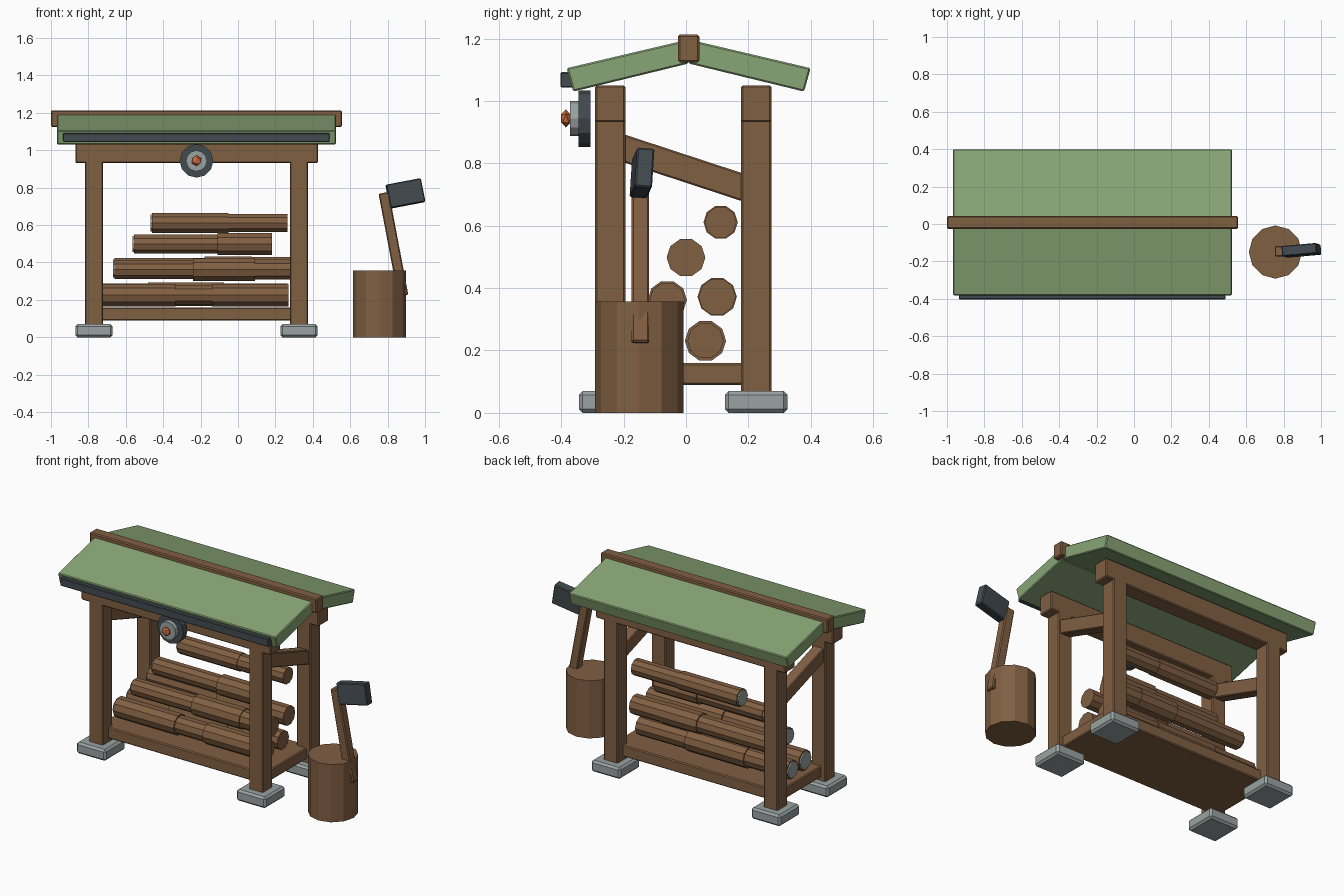
import bpy, bmesh, math
from mathutils import Matrix, Euler

if "Cube" in bpy.data.objects:
    bpy.data.objects.remove(bpy.data.objects["Cube"])


def material(name, rgb):
    m = bpy.data.materials.new(name)
    m.diffuse_color = (*rgb, 1)
    m.use_nodes = True
    m.node_tree.nodes["Principled BSDF"].inputs["Base Color"].default_value = m.diffuse_color
    return m


WOOD = material("brown_wood", (0.22, 0.115, 0.055))
GREEN = material("green_roof", (0.25, 0.38, 0.18))
DARK = material("dark_metal", (0.055, 0.07, 0.08))
STONE = material("grey_stone", (0.32, 0.37, 0.36))
GLOW = material("orange_glow", (0.60, 0.14, 0.05))


def finish(name, bm, mat, bevel=0.0):
    bmesh.ops.recalc_face_normals(bm, faces=bm.faces)
    me = bpy.data.meshes.new(name)
    bm.to_mesh(me)
    bm.free()
    me.materials.append(mat)
    ob = bpy.data.objects.new(name, me)
    bpy.context.collection.objects.link(ob)
    if bevel:
        b = ob.modifiers.new("edge_bevel", 'BEVEL')
        b.width = bevel
        b.segments = 1
    return ob


def box(name, x, y, z, mat, bevel=0.006, rot=(0, 0, 0)):
    """Box from (min, max) ranges, turned about its own centre."""
    r = (x, y, z)
    centre = [(a + b) / 2 for a, b in r]
    size = [b - a for a, b in r]
    bm = bmesh.new()
    bmesh.ops.create_cube(bm, size=1)
    bm.transform(Matrix.LocRotScale(None, None, size))
    ob = finish(name, bm, mat, bevel)
    ob.location = centre
    ob.rotation_euler = rot
    return ob


def cylinder(name, centre, radius, length, sides, axis, mat, bevel=0.0, spin=0.0):
    bm = bmesh.new()
    bmesh.ops.create_cone(bm, cap_ends=True, segments=sides, radius1=radius,
                          radius2=radius, depth=length)
    bm.transform(Matrix.Rotation(spin, 4, 'Z'))
    turn = {'X': (0, math.pi / 2, 0), 'Y': (math.pi / 2, 0, 0), 'Z': (0, 0, 0)}[axis]
    bm.transform(Euler(turn).to_matrix().to_4x4())
    ob = finish(name, bm, mat, bevel)
    ob.location = centre
    return ob


def extrude_x(name, profile, x0, x1, mat, bevel=0.005):
    """Extrude a closed (y, z) profile along x."""
    bm = bmesh.new()
    f = bm.faces.new([bm.verts.new((x0, y, z)) for y, z in profile])
    ext = bmesh.ops.extrude_face_region(bm, geom=[f])
    vs = [e for e in ext["geom"] if isinstance(e, bmesh.types.BMVert)]
    bmesh.ops.translate(bm, verts=vs, vec=(x1 - x0, 0, 0))
    return finish(name, bm, mat, bevel)


# Frame: posts, stone feet, sloped side braces
for side, px in (("left", -0.77), ("right", 0.326)):
    for end, py in (("front", -0.243), ("back", 0.225)):
        box(f"{end}_{side}_post", (px - 0.048, px + 0.048), (py - 0.049, py + 0.049),
            (0.06, 0.96), WOOD)
        box(f"{end}_{side}_foot", (px - 0.1, px + 0.1), (py - 0.1, py + 0.1),
            (0, 0.07), STONE, 0.012)
    extrude_x(f"{side}_brace", [(-0.22, 0.90), (0.20, 0.762), (0.20, 0.672), (-0.22, 0.81)],
              px - 0.035, px + 0.035, WOOD)

# Long beams and deck
for end, py in (("front", -0.243), ("back", 0.225)):
    box(f"{end}_beam", (-0.87, 0.428), (py - 0.049, py + 0.049), (0.932, 1.05), WOOD)
box("deck", (-0.79, 0.346), (-0.235, 0.217), (0.09, 0.16), WOOD)

# Roof slabs, mirrored about the ridge line
RY = 0.0085
for end, s in (("front", -1), ("back", 1)):
    prof = [(RY + s * d, z) for d, z in
            ((0, 1.197), (0.391, 1.105), (0.370, 1.030), (0, 1.120))]
    extrude_x(f"{end}_roof_slab", prof, -0.968, 0.524, GREEN)
box("ridge_cap", (-1.0, 0.556), (RY - 0.034, RY + 0.034), (1.124, 1.213), WOOD)
box("gutter", (-0.936, 0.49), (-0.403, -0.352), (1.043, 1.092), DARK, 0.004)

# Lamp under the front eave
cylinder("lamp_plate", (-0.222, -0.3255, 0.943), 0.09, 0.039, 12, 'Y', DARK)
cylinder("lamp_ring", (-0.222, -0.3585, 0.943), 0.056, 0.028, 12, 'Y', STONE)
bm = bmesh.new()
bmesh.ops.create_icosphere(bm, subdivisions=1, radius=0.029)
bm.transform(Matrix.LocRotScale(None, None, (1, 0.62, 1)))
finish("lamp_glow", bm, GLOW).location = (-0.222, -0.385, 0.944)

# Log stacks: y, z, then x breaks and radius of each length
stacks = [
    (-0.09, 0.225, (-0.75, -0.335, -0.14, 0.27), (0.063, 0.055, 0.063)),
    (0.0625, 0.231, (-0.77, -0.48, -0.075, 0.265), (0.058, 0.066, 0.058)),
    (-0.06, 0.362, (-0.66, -0.24, 0.09, 0.283), (0.052, 0.063, 0.057)),
    (0.10, 0.372, (-0.66, -0.18, 0.075, 0.28), (0.055, 0.063, 0.060)),
    (0.0, 0.498, (-0.556, -0.11, 0.182), (0.053, 0.062)),
    (0.111, 0.611, (-0.46, -0.05, 0.265), (0.055, 0.051)),
]
for i, (y, z, xs, radii) in enumerate(stacks, 1):
    for j, r in enumerate(radii):
        a, b = xs[j], xs[j + 1]
        cylinder(f"log_{i}_{j + 1}", ((a + b) / 2, y, z), r, b - a, 10, 'X', WOOD)
    # pale cut face on the left end
    cylinder(f"log_{i}_cut_end", (xs[0] - 0.003, y, z), radii[0] * 0.85, 0.012, 10, 'X', STONE)

# Chopping stump with axe
cylinder("stump", (0.756, -0.15, 0.1785), 0.142, 0.357, 12, 'Z', WOOD)
TILT = -0.187
box("axe_handle", (0.803, 0.859), (-0.174, -0.118), (0.217, 0.777), WOOD, 0.006, (0.0, TILT, 0))
box("axe_head", (0.80, 0.990), (-0.169, -0.113), (0.705, 0.833), DARK, 0.005, (-0.08, TILT, 0.09))
